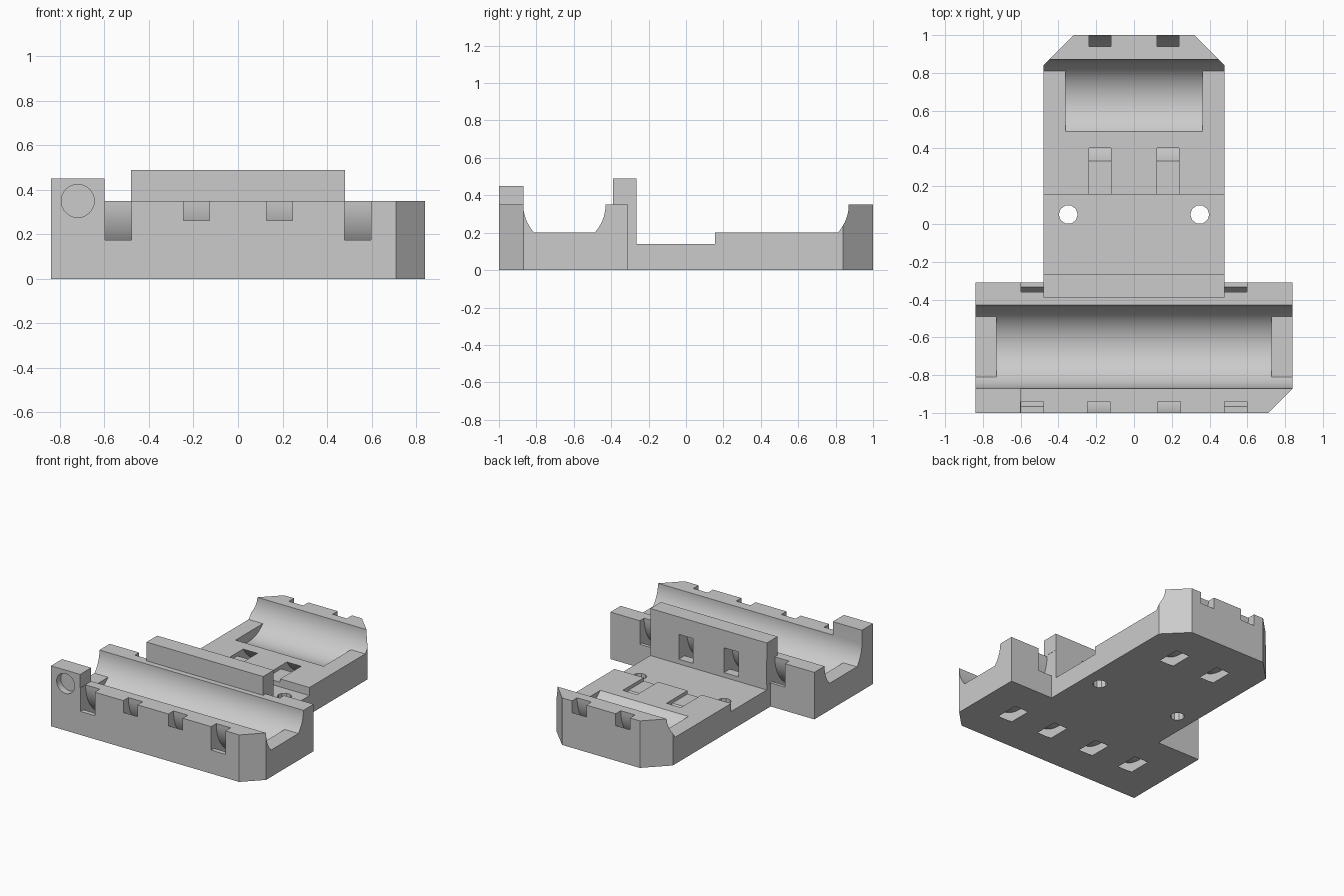
import bpy, bmesh
from math import sin, cos, radians, asin, degrees

old = bpy.data.objects.get("Cube")
if old:
    bpy.data.objects.remove(old)

grey = bpy.data.materials.new("plain grey")
grey.use_nodes = True
grey.diffuse_color = (0.6, 0.6, 0.6, 1)
grey.node_tree.nodes["Principled BSDF"].inputs["Base Color"].default_value = (0.6, 0.6, 0.6, 1)

AXIS_Z = 0.35              # height of both cradle axes
FRONT_Y, REAR_Y = -0.65, 0.65
CRADLE_R = 0.22
TIE_IN, TIE_OUT = 0.29, 0.361
TIE_FLOOR = 0.175


def arc(cu, cv, r, a0, a1, n=16):
    """Points on an arc, angles in degrees."""
    steps = [radians(a0 + (a1 - a0) * i / n) for i in range(n + 1)]
    return [(cu + r * cos(a), cv + r * sin(a)) for a in steps]


def circle(cu, cv, r, n):
    return arc(cu, cv, r, 0, 360, n)[:-1]


def prism(name, pts, axis, lo, hi):
    """Extrude a closed profile along one axis."""
    place = {"x": lambda u, v, w: (w, u, v),
             "y": lambda u, v, w: (u, w, v),
             "z": lambda u, v, w: (u, v, w)}[axis]
    bm = bmesh.new()
    face = bm.faces.new([bm.verts.new(place(u, v, lo)) for u, v in pts])
    top = bmesh.ops.extrude_face_region(bm, geom=[face])["geom"]
    shift = place(0, 0, hi - lo)
    bmesh.ops.translate(bm, vec=shift, verts=[g for g in top if isinstance(g, bmesh.types.BMVert)])
    bmesh.ops.recalc_face_normals(bm, faces=bm.faces)
    mesh = bpy.data.meshes.new(name)
    bm.to_mesh(mesh)
    bm.free()
    mesh.materials.append(grey)
    ob = bpy.data.objects.new(name, mesh)
    bpy.context.collection.objects.link(ob)
    return ob


def combine(target, other, operation):
    other.hide_render = True
    mod = target.modifiers.new(operation.lower(), "BOOLEAN")
    mod.operation, mod.solver, mod.object = operation, "EXACT", other
    bpy.context.view_layer.objects.active = target
    bpy.ops.object.modifier_apply(modifier=mod.name)
    bpy.data.objects.remove(other)


# Front cradle block with the upper walls of its trough
edge = degrees(asin(0.15 / CRADLE_R))
block = [(-1, 0), (-1, AXIS_Z)]
block += arc(FRONT_Y, AXIS_Z, CRADLE_R, 180, 180 + edge, 10)
block += arc(FRONT_Y, AXIS_Z, CRADLE_R, 360 - edge, 360, 10)
block += [(-0.31, AXIS_Z), (-0.31, 0)]
body = prism("cradle_bracket", block, "x", -0.84, 0.84)

# Upright wall, sunken plate, rear deck and rear lip
deck = [(-0.39, 0), (-0.39, 0.49), (-0.265, 0.49), (-0.265, 0.14), (0.155, 0.14), (0.155, 0.2)]
deck += arc(REAR_Y, AXIS_Z, CRADLE_R, 360 - edge, 360, 10)
deck += [(1, AXIS_Z), (1, 0)]
combine(body, prism("deck", deck, "x", -0.48, 0.48), "UNION")

# Raised corner post
post = [(-0.84, -1), (-0.6, -1), (-0.6, -0.87), (-0.84, -0.87)]
combine(body, prism("corner_post", post, "z", 0.1, 0.45), "UNION")

# Deep parts of the two troughs
for yc, half in ((FRONT_Y, 0.727), (REAR_Y, 0.363)):
    trough = arc(yc, AXIS_Z, CRADLE_R, 180 + edge, 360 - edge, 28)
    trough += [(yc + 0.1, 0.25), (yc - 0.1, 0.25)]
    combine(body, prism("trough_cutter", trough, "x", -half, half), "DIFFERENCE")

# Strap slots: a curved tunnel under the trough, opened outward by a notch
notch = degrees(asin(TIE_FLOOR / TIE_OUT))


def strap_slot(yc, x, side, both):
    """The notch is on the given side (-1 front, 1 rear), or on both."""
    end_in, end_out = (360, 360 - notch) if both else (405, 405)
    tab = [(0.5, TIE_FLOOR - AXIS_Z), (0.5, 0.01), (TIE_IN, 0.01)]
    pts = [(-u, v) for u, v in reversed(tab)][1:]
    pts += arc(0, 0, TIE_OUT, 180 + notch, end_out, 36)
    pts += tab if both else []
    pts += arc(0, 0, TIE_IN, end_in, 180, 40)
    pts += [(-TIE_IN, 0.01)]
    pts = [(yc - side * u, v + AXIS_Z) for u, v in pts]
    combine(body, prism("slot_cutter", pts, "x", x - 0.059, x + 0.059), "DIFFERENCE")


for s in (-1, 1):
    strap_slot(FRONT_Y, s * 0.538, 1, True)
    strap_slot(FRONT_Y, s * 0.186, 1, False)
    strap_slot(REAR_Y, s * 0.18, -1, False)
    # Screw holes
    hole = circle(s * 0.348, 0.05, 0.05, 10)
    combine(body, prism("hole_cutter", hole, "z", -0.1, 0.3), "DIFFERENCE")
    # Rear corner chamfers
    corner = [(s * 0.32, 1), (s * 0.48, 0.84), (s * 0.6, 0.84), (s * 0.6, 1.1), (s * 0.32, 1.1)]
    combine(body, prism("chamfer_cutter", corner, "z", -0.1, 0.6), "DIFFERENCE")

# Front corner chamfer
corner = [(0.71, -1), (0.84, -0.87), (1, -0.87), (1, -1.1), (0.71, -1.1)]
combine(body, prism("chamfer_cutter", corner, "z", -0.1, 0.6), "DIFFERENCE")

# Round recess in the corner post
recess = circle(-0.72, AXIS_Z, 0.074, 40)
combine(body, prism("recess_cutter", recess, "y", -1.1, -0.95), "DIFFERENCE")

# Smooth curves, sharp edges
bpy.ops.object.select_all(action="DESELECT")
body.select_set(True)
bpy.context.view_layer.objects.active = body
bpy.ops.object.shade_smooth_by_angle(angle=radians(25))
